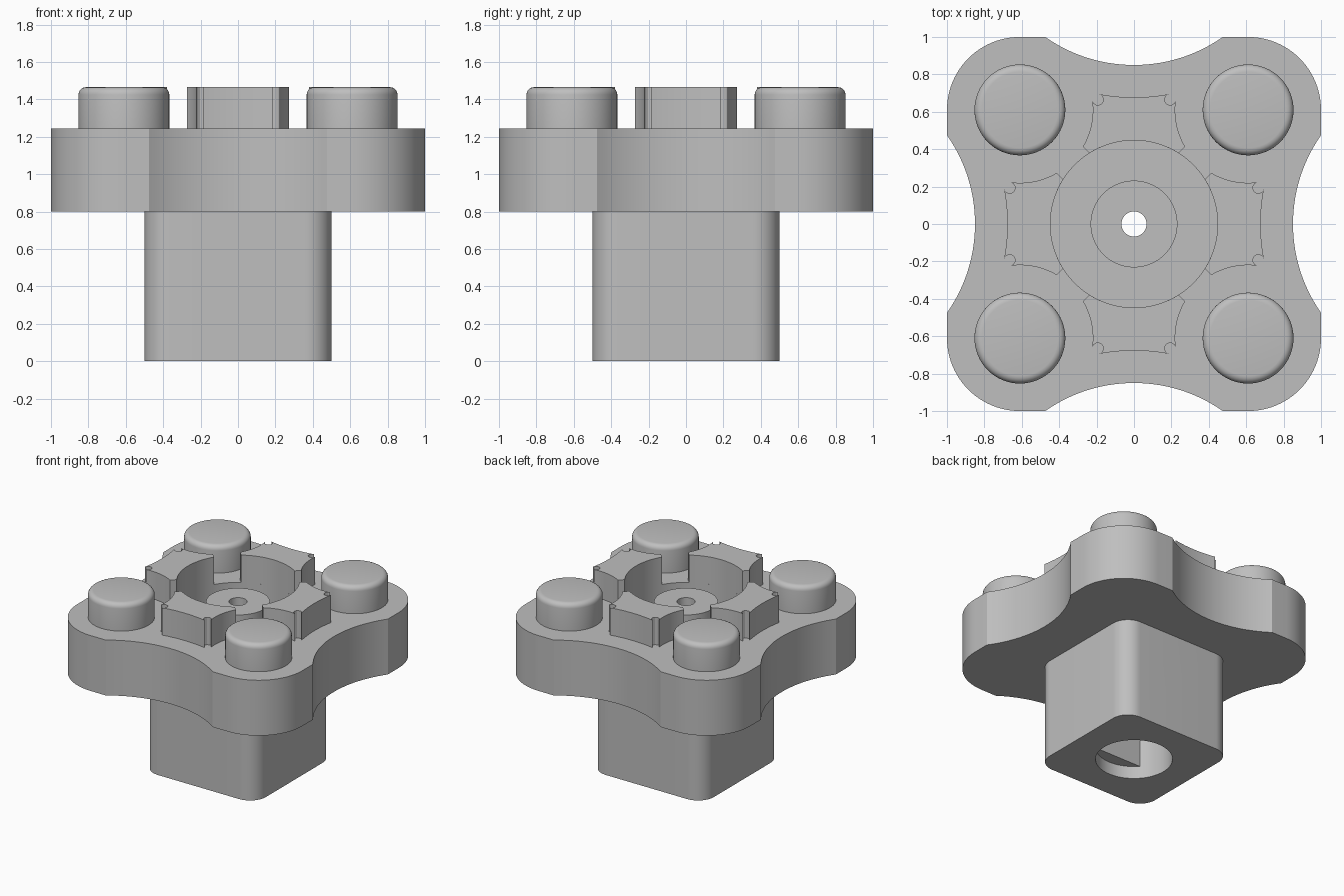
import bpy, bmesh
from math import sin, cos, pi, radians, asin, atan2, hypot, sqrt
from mathutils import Matrix, Vector

cube = bpy.data.objects.get("Cube")
if cube:
    bpy.data.objects.remove(cube, do_unlink=True)

grey = bpy.data.materials.new("plain_grey")
grey.use_nodes = True
colour = (0.52, 0.52, 0.52, 1)
grey.diffuse_color = colour
grey.node_tree.nodes["Principled BSDF"].inputs["Base Color"].default_value = colour

# Main dimensions
PLATE_LOW, PLATE_TOP, TOP = 0.80, 1.245, 1.465
STUD_POS, STUD_R, CLEAR_R = 0.61, 0.243, 0.39
SCALLOP_Y, SCALLOP_R = 1.677, 0.827
CUP_R, SLOT = 0.447, 0.10


def arc(cx, cy, r, a, b, n=16):
    return [(cx + r * cos(a + (b - a) * i / n), cy + r * sin(a + (b - a) * i / n))
            for i in range(n + 1)]


def circle(r, n=96):
    return arc(0, 0, r, 0, 2 * pi, n)[:-1]


def four_times(points):
    turned = []
    for k in range(4):
        rot = Matrix.Rotation(k * pi / 2, 2)
        turned += [tuple(rot @ Vector(p)) for p in points]
    return turned


def finish(name, bm):
    bmesh.ops.recalc_face_normals(bm, faces=bm.faces)
    mesh = bpy.data.meshes.new(name)
    bm.to_mesh(mesh)
    bm.free()
    mesh.materials.append(grey)
    ob = bpy.data.objects.new(name, mesh)
    bpy.context.collection.objects.link(ob)
    return ob


def prism(name, outline, low, high):
    bm = bmesh.new()
    face = bm.faces.new([bm.verts.new((x, y, low)) for x, y in outline])
    new = bmesh.ops.extrude_face_region(bm, geom=[face])["geom"]
    verts = [v for v in new if isinstance(v, bmesh.types.BMVert)]
    bmesh.ops.translate(bm, verts=verts, vec=(0, 0, high - low))
    bmesh.ops.remove_doubles(bm, verts=bm.verts, dist=0.0005)
    return finish(name, bm)


def select(ob):
    bpy.ops.object.select_all(action='DESELECT')
    ob.select_set(True)
    bpy.context.view_layer.objects.active = ob


def combine(ob, tool, operation):
    select(ob)
    mod = ob.modifiers.new("combine", 'BOOLEAN')
    mod.operation, mod.object, mod.solver = operation, tool, 'EXACT'
    bpy.ops.object.modifier_apply(modifier=mod.name)
    bpy.data.objects.remove(tool, do_unlink=True)


def smooth(ob):
    select(ob)
    bpy.ops.object.shade_smooth_by_angle(angle=radians(25))


# Scalloped plate on a rounded square stem
half = asin(0.475 / SCALLOP_R)
side = arc(SCALLOP_Y, 0, SCALLOP_R, pi + half, pi - half, 28)
corner = arc(STUD_POS, STUD_POS, CLEAR_R, 0, pi / 2, 24)
body = prism("body", four_times(side + corner), PLATE_LOW, PLATE_TOP)
stem = prism("stem", four_times(arc(0.36, 0.36, 0.14, 0, pi / 2)), 0, 0.9)
combine(body, stem, 'UNION')

# Shaft bore below, cup with centre post above, pin hole between them
combine(body, prism("bore", circle(0.28), -0.1, 0.7), 'DIFFERENCE')
combine(body, prism("cup", circle(CUP_R), 1.0, 1.4), 'DIFFERENCE')
combine(body, prism("post", circle(0.232), 0.95, 1.30), 'UNION')
combine(body, prism("pin_hole", circle(0.067, 48), 0.65, 1.4), 'DIFFERENCE')

# Flat side inside the bore
flat = [(-0.3, -0.4), (0.3, -0.4), (0.3, -0.185), (-0.3, -0.185)]
combine(body, prism("shaft_flat", flat, 0.1, 0.75), 'UNION')
smooth(body)

# Round studs with softened tops
for sx, sy, where in ((-1, -1, "front_right"), (1, -1, "front_left"),
                      (-1, 1, "back_right"), (1, 1, "back_left")):
    bm = bmesh.new()
    height = TOP - PLATE_TOP
    bmesh.ops.create_cone(bm, cap_ends=True, segments=64, radius1=STUD_R, radius2=STUD_R,
                          depth=height, matrix=Matrix.Translation((0, 0, height / 2)))
    rim = [e for e in bm.edges if all(v.co.z > height - 0.01 for v in e.verts)]
    bmesh.ops.bevel(bm, geom=rim, offset=0.04, segments=5, profile=0.5, affect='EDGES')
    stud = finish("stud_" + where, bm)
    stud.location = (sx * STUD_POS, sy * STUD_POS, PLATE_TOP)
    smooth(stud)

# Cup wall blocks: half outline from the cup, along the slot, round the stud, to the outer edge
OUTER_R, FILLET = 1.0, 0.03
cup_along = sqrt(CUP_R ** 2 - SLOT ** 2)
cup_angle = pi / 4 + atan2(SLOT, cup_along)
tip_along = STUD_POS * sqrt(2) - sqrt(CLEAR_R ** 2 - SLOT ** 2)
tip = ((tip_along - SLOT) / sqrt(2), (tip_along + SLOT) / sqrt(2))

# Fillet centre lies at a fixed distance from the stud and the scallop centres
stud_c, scallop_c = Vector((STUD_POS, STUD_POS)), Vector((0, SCALLOP_Y))
line = scallop_c - stud_c
d, ra, rb = line.length, CLEAR_R + FILLET, OUTER_R + FILLET
along = (ra ** 2 - rb ** 2 + d ** 2) / (2 * d)
unit = line / d
centre = stud_c + unit * along + Vector((-unit.y, unit.x)) * sqrt(ra ** 2 - along ** 2)


def angle(origin, point):
    a = atan2(point[1] - origin[1], point[0] - origin[0])
    return a % (2 * pi)


to_stud, to_scallop = angle(centre, stud_c), angle(centre, scallop_c)
half_block = arc(0, 0, CUP_R, pi / 2, cup_angle, 14)
half_block += arc(*stud_c, CLEAR_R, angle(stud_c, tip), angle(stud_c, centre), 14)
half_block += arc(*centre, FILLET, to_stud, to_scallop, 8)
half_block += arc(*scallop_c, OUTER_R, angle(scallop_c, centre), 1.5 * pi, 10)
block = half_block + [(-x, y) for x, y in reversed(half_block[1:-1])]
for k, where in enumerate(("back", "right", "front", "left")):
    wall = prism("cup_wall_" + where, block, PLATE_TOP, TOP)
    wall.data.transform(Matrix.Rotation(k * pi / 2, 4, 'Z'))
    smooth(wall)
